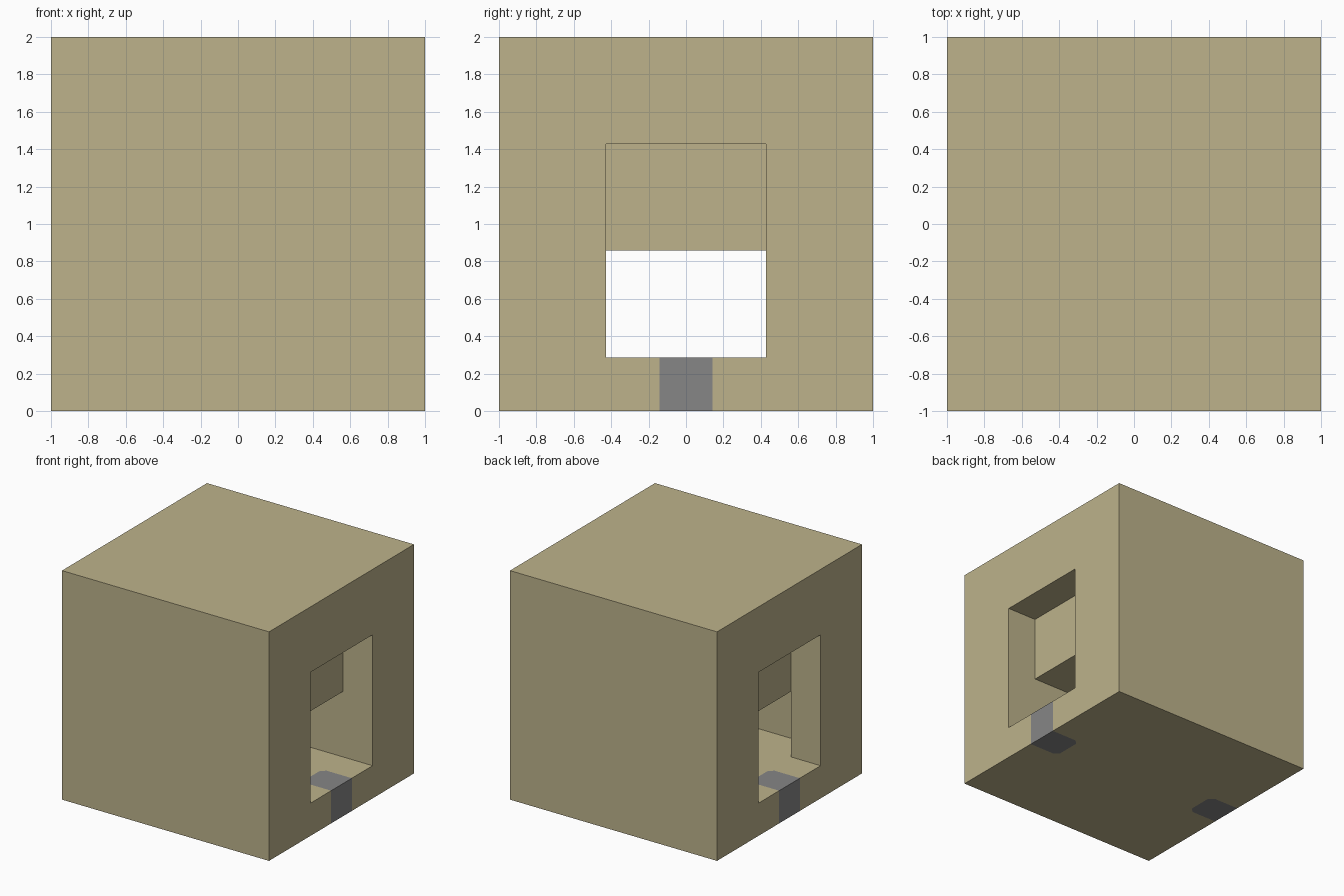
import bpy
import bmesh

if "Cube" in bpy.data.objects:
    bpy.data.objects.remove(bpy.data.objects["Cube"])

U = 2 / 7          # the block is seven modules wide
FLOOR = U


def make_material(name, color):
    mat = bpy.data.materials.new(name)
    mat.use_nodes = True
    mat.diffuse_color = color
    mat.node_tree.nodes["Principled BSDF"].inputs["Base Color"].default_value = color
    return mat


def prism(name, outline, z0, z1, mat=None):
    """Extrude a flat outline from z0 to z1."""
    bm = bmesh.new()
    face = bm.faces.new([bm.verts.new((x, y, z0)) for x, y in outline])
    res = bmesh.ops.extrude_face_region(bm, geom=[face])
    top = [v for v in res["geom"] if isinstance(v, bmesh.types.BMVert)]
    bmesh.ops.translate(bm, verts=top, vec=(0, 0, z1 - z0))
    bmesh.ops.recalc_face_normals(bm, faces=bm.faces)
    mesh = bpy.data.meshes.new(name)
    bm.to_mesh(mesh)
    bm.free()
    obj = bpy.data.objects.new(name, mesh)
    bpy.context.collection.objects.link(obj)
    if mat:
        mesh.materials.append(mat)
    return obj


def rect(x0, x1, y):
    return [(x0, -y), (x1, -y), (x1, y), (x0, y)]


def cut(target, cutter):
    """Subtract the cutter and discard it."""
    mod = target.modifiers.new("cut", "BOOLEAN")
    mod.operation = "DIFFERENCE"
    mod.solver = "EXACT"
    mod.object = cutter
    bpy.context.view_layer.objects.active = target
    bpy.ops.object.modifier_apply(modifier=mod.name)
    bpy.data.objects.remove(cutter)


def plug_outline(side, outer):
    """Strip running in from a doorway, with clipped inner corners."""
    w, c, inner = U / 2, 0.04, 1 - U
    pts = [(outer, -w), (outer, w), (inner + c, w), (inner, w - c),
           (inner, c - w), (inner + c, -w)]
    return [(side * x, y) for x, y in pts]


sand = make_material("sand", (0.51, 0.45, 0.26, 1))
grey = make_material("grey", (0.24, 0.24, 0.24, 1))

# Solid block with a low passage and a wider chamber inside
block = prism("block", rect(-1, 1, 1), 0, 2, sand)
cut(block, prism("passage", rect(-1.2, 1.2, 1.5 * U), FLOOR, 3 * U))
cut(block, prism("chamber", rect(U - 1, -U / 2, 2.5 * U), FLOOR, 3 * U))

# Tall doorway recess and threshold strip at each end
for side, name in ((1, "left_threshold"), (-1, "right_threshold")):
    door = rect(*sorted((side * (1 - U), side * 1.2)), 1.5 * U)
    cut(block, prism("doorway", door, FLOOR, 5 * U))
    cut(block, prism("slot", plug_outline(side, 1.2), -0.2, FLOOR + 0.1))
    prism(name, plug_outline(side, 1), 0, FLOOR, grey)
